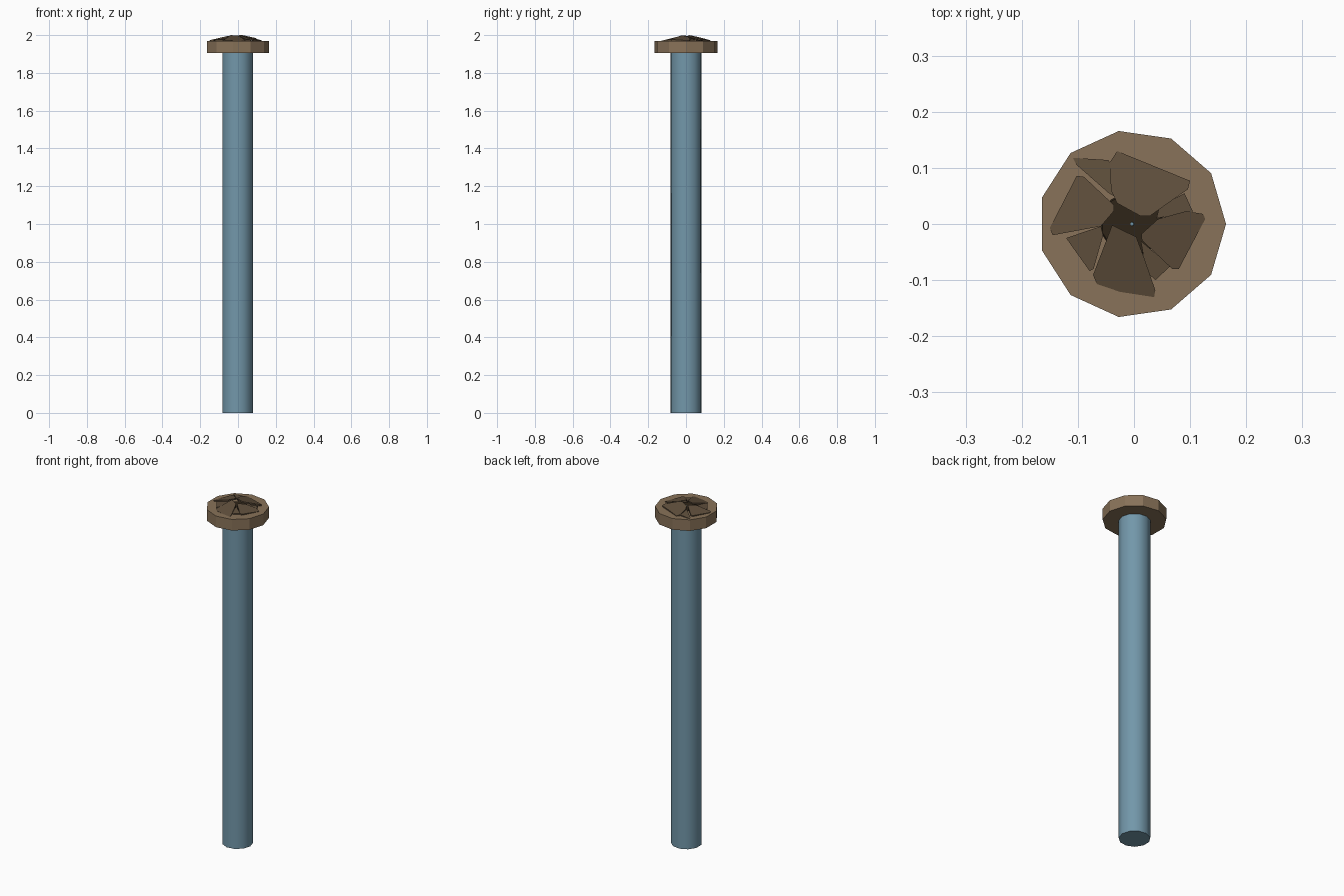
import bpy, bmesh, math
from mathutils import Vector

if "Cube" in bpy.data.objects:
    bpy.data.objects.remove(bpy.data.objects["Cube"])

CX = -0.0034  # centre of the eleven-sided parts


def material(name, rgb):
    m = bpy.data.materials.new(name)
    m.diffuse_color = (*rgb, 1)
    m.use_nodes = True
    m.node_tree.nodes["Principled BSDF"].inputs["Base Color"].default_value = m.diffuse_color
    return m


BLUE = material("blue_grey", (0.17, 0.31, 0.40))
TAN = material("tan", (0.25, 0.17, 0.10))
BROWN = material("brown", (0.115, 0.078, 0.045))
DARK = material("dark_brown", (0.028, 0.018, 0.009))


def prism(name, bottom, top, mat, smooth=False):
    """Solid between two matching outlines."""
    bm = bmesh.new()
    lo = [bm.verts.new(p) for p in bottom]
    hi = [bm.verts.new(p) for p in top]
    n = len(lo)
    bm.faces.new(lo[::-1])
    bm.faces.new(hi)
    for i in range(n):
        j = (i + 1) % n
        bm.faces.new((lo[i], lo[j], hi[j], hi[i]))
    bmesh.ops.recalc_face_normals(bm, faces=bm.faces[:])
    me = bpy.data.meshes.new(name)
    bm.to_mesh(me)
    bm.free()
    me.materials.append(mat)
    ob = bpy.data.objects.new(name, me)
    bpy.context.collection.objects.link(ob)
    if smooth:
        bpy.ops.object.select_all(action='DESELECT')
        ob.select_set(True)
        bpy.context.view_layer.objects.active = ob
        bpy.ops.object.shade_smooth_by_angle(angle=math.radians(45))
    return ob


def ring(r, z, n=11):
    return [(CX + r * math.cos(2 * math.pi * i / n),
             r * math.sin(2 * math.pi * i / n), z) for i in range(n)]


def plate(name, outline, peak, slope=0.26, thick=0.008):
    """Thin shingle sloping down away from the centre."""
    pts = [Vector(p) for p in outline]
    d = sum(pts, Vector((0, 0))).normalized()
    inner = min(p.dot(d) for p in pts)
    top = []
    for p in pts:
        top.append((p.x, p.y, peak - slope * (p.dot(d) - inner)))
    bottom = [(x, y, z - thick) for x, y, z in top]
    prism(name, bottom, top, BROWN)


# Shaft and flat head
prism("shaft", ring(0.083, 0), ring(0.083, 1.906), BLUE, True)
prism("head", ring(0.1674, 1.905), ring(0.1674, 1.97), TAN)

# Dark centre beneath the plates, with the pin tip
prism("dark_centre", ring(0.06, 1.965), ring(0.055, 1.974), DARK)
prism("pin_tip", ring(0.004, 1.97), ring(0.003, 1.976), BLUE)

# Four large top plates
plate("back_plate", [(-.043, .11), (-.03, .13), (.1, .077), (.096, .062),
                     (.028, .014), (.012, .014), (-.03, .037), (-.041, .06)], 2.0)
plate("right_plate", [(.093, .023), (.123, .018), (.127, .009), (.08, -.08),
                      (.068, -.08), (.014, -.029), (.013, -.018), (.043, .009)], 1.998)
plate("front_plate", [(-.039, -.002), (.004, -.023), (.018, -.06), (.038, -.118),
                      (.034, -.141), (-.066, -.107), (-.073, -.091)], 2.0)
plate("left_plate", [(-.102, .086), (-.089, .084), (-.036, .034), (-.036, .023),
                     (-.059, -.004), (-.145, -.02), (-.15, -.007)], 1.998)

# Smaller plates tucked between them
plate("back_left_under_plate", [(-.109, .118), (-.046, .114), (-.03, .095),
                                (-.028, .045), (-.045, .055), (-.103, .106)], 1.985, 0.13)
plate("front_left_under_plate", [(-.121, -.025), (-.059, -.004), (-.055, -.02),
                                 (-.072, -.08), (-.079, -.084)], 1.985, 0.14)
plate("front_right_under_plate", [(.012, -.03), (.065, -.075), (.038, -.1),
                                  (.022, -.085)], 1.985, 0.13)
plate("right_back_under_plate", [(.04, .01), (.105, .022), (.09, .055),
                                 (.045, .03)], 1.985, 0.15)
